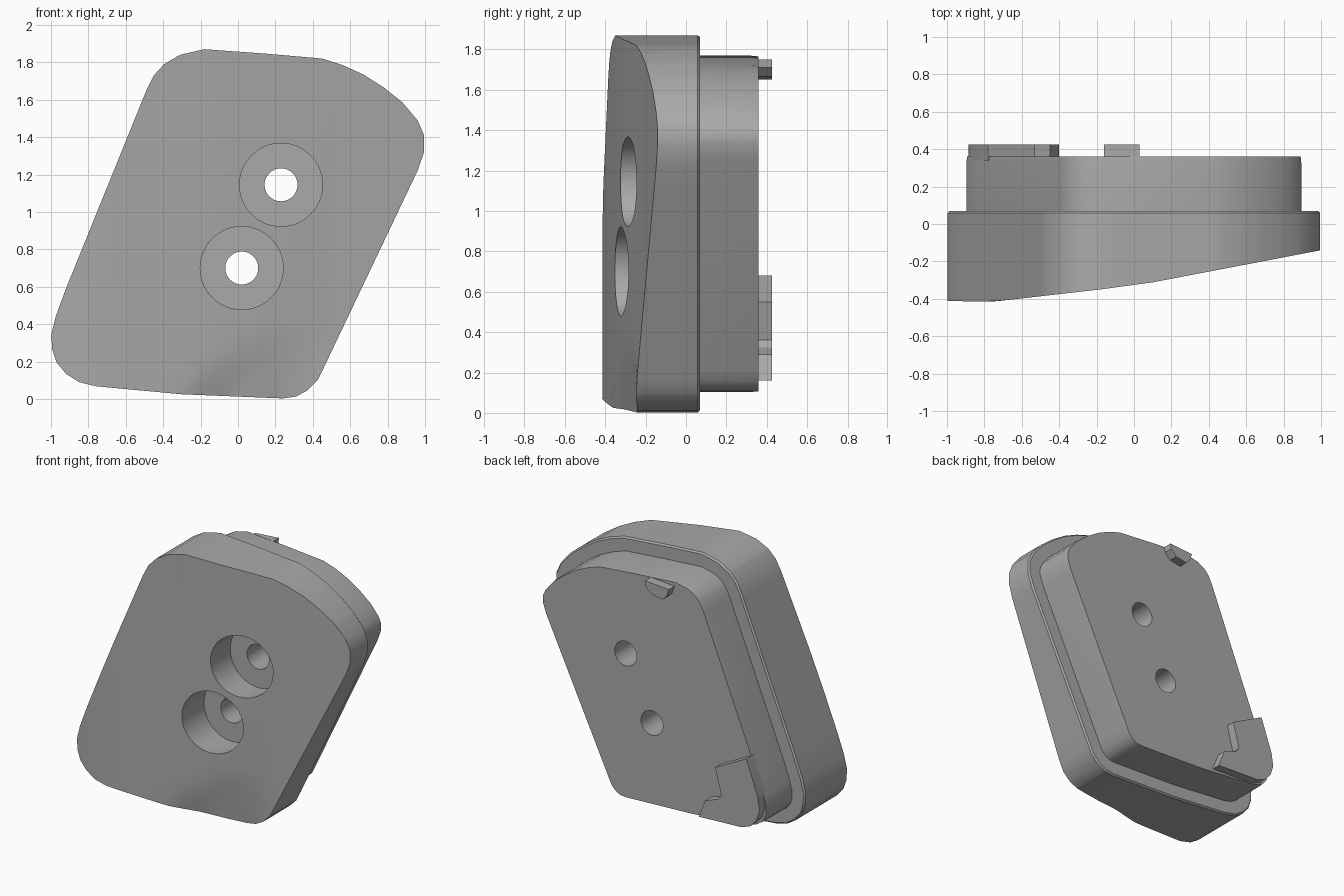
import bpy, bmesh, math
from mathutils import Vector

cube = bpy.data.objects.get("Cube")
if cube:
    bpy.data.objects.remove(cube)

grey = bpy.data.materials.new("plain grey")
grey.use_nodes = True
grey.diffuse_color = (0.4, 0.4, 0.4, 1)
grey.node_tree.nodes["Principled BSDF"].inputs["Base Color"].default_value = (0.4, 0.4, 0.4, 1)

# Slanted pad outline (x, z), clockwise from the top
OUTLINE = [(-0.18, 1.87), (0.14, 1.847), (0.45, 1.82), (0.56, 1.785), (0.67, 1.735),
           (0.78, 1.665), (0.88, 1.585), (0.96, 1.49), (0.995, 1.41), (0.995, 1.32),
           (0.96, 1.22), (0.46, 0.17), (0.425, 0.1), (0.37, 0.045), (0.31, 0.013),
           (0.24, 0.003), (-0.3, 0.025), (-0.76, 0.068), (-0.85, 0.09), (-0.92, 0.135),
           (-0.97, 0.195), (-0.995, 0.27), (-0.997, 0.35), (-0.975, 0.44), (-0.92, 0.59),
           (-0.49, 1.65), (-0.45, 1.73), (-0.395, 1.79), (-0.31, 1.84)]


def inset(points, distance):
    """Move a clockwise outline inward with mitred corners."""
    result = []
    for i, p in enumerate(points):
        p, a, b = Vector(p), Vector(points[i - 1]), Vector(points[(i + 1) % len(points)])
        d1, d2 = (p - a).normalized(), (b - p).normalized()
        n1, n2 = Vector((d1.y, -d1.x)), Vector((d2.y, -d2.x))
        result.append(p + (n1 + n2) * distance / (1 + n1.dot(n2)))
    return result


def loft(points, rings):
    """Capped solid through rings of (inset, y)."""
    bm = bmesh.new()
    loops = [[bm.verts.new((p[0], y, p[1])) for p in inset(points, d)] for d, y in rings]
    count = len(points)
    for a, b in zip(loops, loops[1:]):
        for i in range(count):
            j = (i + 1) % count
            bm.faces.new((a[i], a[j], b[j], b[i]))
    bm.faces.new(loops[0])
    bm.faces.new(loops[-1])
    bmesh.ops.recalc_face_normals(bm, faces=bm.faces)
    return bm


def make_object(name, bm):
    mesh = bpy.data.meshes.new(name)
    bm.to_mesh(mesh)
    bm.free()
    mesh.materials.append(grey)
    obj = bpy.data.objects.new(name, mesh)
    bpy.context.collection.objects.link(obj)
    return obj


def activate(obj):
    bpy.ops.object.select_all(action='DESELECT')
    obj.select_set(True)
    bpy.context.view_layer.objects.active = obj


def drill(obj, x, z, radius, y0, y1):
    """Cut a round hole along y."""
    bpy.ops.mesh.primitive_cylinder_add(vertices=64, radius=radius, depth=y1 - y0,
                                        location=(x, (y0 + y1) / 2, z),
                                        rotation=(math.pi / 2, 0, 0))
    cutter = bpy.context.object
    cutter.data.materials.append(grey)
    cutter.hide_render = True
    activate(obj)
    mod = obj.modifiers.new("hole", 'BOOLEAN')
    mod.operation, mod.object, mod.solver = 'DIFFERENCE', cutter, 'EXACT'
    bpy.ops.object.modifier_apply(modifier=mod.name)
    bpy.data.objects.remove(cutter)


def clamp(t):
    return min(1, max(0, t))


# Front face height: flat left edge, long slope, shallow dent at the bottom
SLOPE = [(-1, -0.412), (-0.75, -0.415), (-0.18, -0.35), (0.1, -0.312), (1, -0.14)]


def front_y(x, z):
    y = SLOPE[-1][1]
    for (xa, ya), (xb, yb) in zip(SLOPE, SLOPE[1:]):
        if x <= xb:
            y = ya + (yb - ya) * (x - xa) / (xb - xa)
            break
    dent = clamp((x - z + 0.35) / 0.25) * clamp(1 - z / 0.38) * clamp((0.46 - x) / 0.2)
    return y + 0.042 * dent


# Body with a sculpted front
FRONT = -0.3
bm = loft(OUTLINE, [(0, FRONT), (0, 0.058), (0.01, 0.07)])
cuts = [(Vector((i * 0.1, 0, 0)), Vector((1, 0, 0))) for i in range(-9, 10)]
cuts += [(Vector((0, 0, i * 0.08)), Vector((0, 0, 1))) for i in range(1, 6)]
for co, normal in cuts:
    bmesh.ops.bisect_plane(bm, geom=bm.verts[:] + bm.edges[:] + bm.faces[:],
                           plane_co=co, plane_no=normal)
for v in bm.verts:
    if abs(v.co.y - FRONT) < 1e-4:
        v.co.y = front_y(v.co.x, v.co.z)
bmesh.ops.triangulate(bm, faces=bm.faces[:])
body = make_object("body", bm)

# Raised back plate
back_plate = make_object("back_plate", loft(OUTLINE, [(0.1, 0.04), (0.1, 0.32), (0.104, 0.36)]))

# Counterbored screw holes
for x, z in ((0.23, 1.145), (0.02, 0.70)):
    drill(body, x, z, 0.222, -0.6, -0.1)
    for part in (body, back_plate):
        drill(part, x, z, 0.088, -0.7, 0.6)

# Locating tabs on the back
TOP = [(-0.16, 1.735), (0.03, 1.75), (0.025, 1.71), (-0.02, 1.665), (-0.11, 1.65), (-0.14, 1.68)]
CORNER = [(-0.78, 0.68), (-0.53, 0.55), (-0.58, 0.36), (-0.55, 0.325), (-0.45, 0.29),
          (-0.40, 0.16), (-0.74, 0.175), (-0.81, 0.2), (-0.86, 0.255), (-0.885, 0.33), (-0.87, 0.43)]
top_tab = make_object("top_tab", loft(TOP, [(0, 0.34), (0, 0.425)]))
corner_tab = make_object("corner_tab", loft(CORNER, [(0, 0.34), (0, 0.425)]))

for obj in (body, back_plate, top_tab, corner_tab):
    activate(obj)
    bpy.ops.object.shade_smooth_by_angle(angle=math.radians(30))
